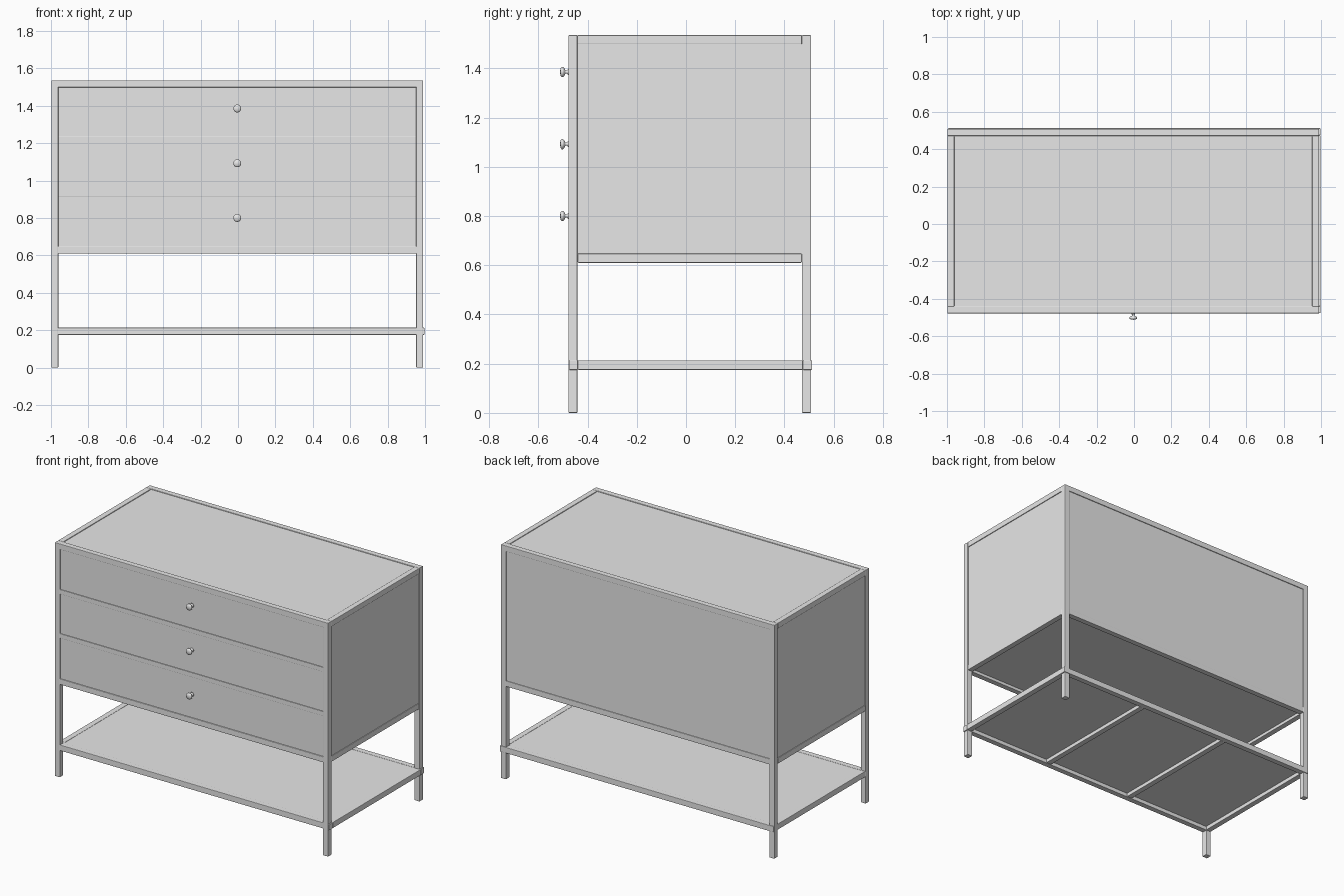
import bpy, bmesh, math
from mathutils import Matrix, Vector

if "Cube" in bpy.data.objects:
    bpy.data.objects.remove(bpy.data.objects["Cube"])

grey = bpy.data.materials.new("light grey")
grey.diffuse_color = (0.8, 0.8, 0.8, 1)
grey.use_nodes = True
grey.node_tree.nodes["Principled BSDF"].inputs["Base Color"].default_value = grey.diffuse_color

# outer limits of the frame and bar thickness
X0, X1, Y0, Y1 = -0.998, 0.99, -0.478, 0.508
TOP, LOW, T = 1.535, 0.61, 0.037
CX = (X0 + X1) / 2
REC = 0.005  # recess of panels behind the frame


def finish(name, bm):
    bmesh.ops.recalc_face_normals(bm, faces=bm.faces)
    me = bpy.data.meshes.new(name)
    bm.to_mesh(me)
    bm.free()
    ob = bpy.data.objects.new(name, me)
    bpy.context.collection.objects.link(ob)
    me.materials.append(grey)
    return ob


def box(name, x0, x1, y0, y1, z0, z1, bevel=0.0):
    bm = bmesh.new()
    size = Vector((x1 - x0, y1 - y0, z1 - z0))
    mid = Vector((x0 + x1, y0 + y1, z0 + z1)) / 2
    bmesh.ops.create_cube(bm, size=1, matrix=Matrix.Translation(mid) @ Matrix.Diagonal(size.to_4d()))
    ob = finish(name, bm)
    if bevel:
        m = ob.modifiers.new("soft edges", 'BEVEL')
        m.width, m.segments = bevel, 2
    return ob


def ring(name, x0, x1, y0, y1, z0, z1, t):
    """Four bars laid out as a horizontal rectangle."""
    box(name + "_front", x0, x1, y0, y0 + t, z0, z1, 0.003)
    box(name + "_back", x0, x1, y1 - t, y1, z0, z1, 0.003)
    box(name + "_left", x0, x0 + t, y0 + t, y1 - t, z0, z1, 0.003)
    box(name + "_right", x1 - t, x1, y0 + t, y1 - t, z0, z1, 0.003)


# corner legs running the full height
for side, x in (("left", X0), ("right", X1 - T)):
    for end, y in (("front", Y0), ("back", Y1 - T)):
        box(f"{end}_{side}_leg", x, x + T, y, y + T, 0, TOP - 0.003, 0.003)

# upper frames around the cabinet
ring("top_rail", X0, X1, Y0, Y1, TOP - T, TOP, T)
ring("bottom_rail", X0 + 0.001, X1 - 0.001, Y0 + 0.001, Y1 - 0.001, LOW, LOW + T, T)

# cabinet core gives the recessed top, side and back panels
box("cabinet_body", X0 + REC, X1 - REC, Y0 + 0.015, Y1 - REC, LOW + 0.02, TOP - REC)

# drawers, divider rails and knobs
drawers = ((1.235, 1.498, 1.385), (0.945, 1.205, 1.092), (0.648, 0.915, 0.8))
for i, (z0, z1, zk) in enumerate(drawers):
    box(f"drawer_front_{i}", X0 + T, X1 - T, Y0 + REC, Y0 + 0.03, z0, z1)
    # turned knob: flared foot, thin neck, domed head
    profile = [(0.0, 0.0), (0.014, 0.0), (0.012, 0.005), (0.006, 0.012), (0.006, 0.017),
               (0.015, 0.021), (0.021, 0.027), (0.021, 0.032), (0.015, 0.037), (0.0, 0.039)]
    bm = bmesh.new()
    verts = [bm.verts.new((CX + r, Y0 + REC - d, zk)) for r, d in profile]
    edges = [bm.edges.new(p) for p in zip(verts, verts[1:])]
    bmesh.ops.spin(bm, geom=verts + edges, cent=(CX, 0, zk), axis=(0, 1, 0),
                   angle=math.tau, steps=24)
    bmesh.ops.remove_doubles(bm, verts=bm.verts, dist=0.0003)
    knob = finish(f"knob_{i}", bm)
    knob.data.shade_smooth()
for i, (z0, z1) in enumerate(((1.205, 1.235), (0.915, 0.945))):
    box(f"divider_rail_{i}", X0 + T, X1 - T, Y0 + 0.001, Y0 + 0.03, z0, z1, 0.002)

# lower shelf: bar frame, inset board and two cross bars below
SX0, SX1, SY0, SY1 = X0 + 0.003, 0.997, Y0 + 0.002, 0.512
ring("shelf_bar", SX0, SX1, SY0, SY1, 0.175, 0.213, T)
box("shelf_board", SX0 + 0.01, SX1 - 0.01, SY0 + 0.01, SY1 - 0.01, 0.2, 0.211)
for i, x in enumerate((-0.33, 0.33)):
    box(f"shelf_cross_bar_{i}", x - T / 2, x + T / 2, SY0 + T, SY1 - T, 0.176, 0.205, 0.003)
